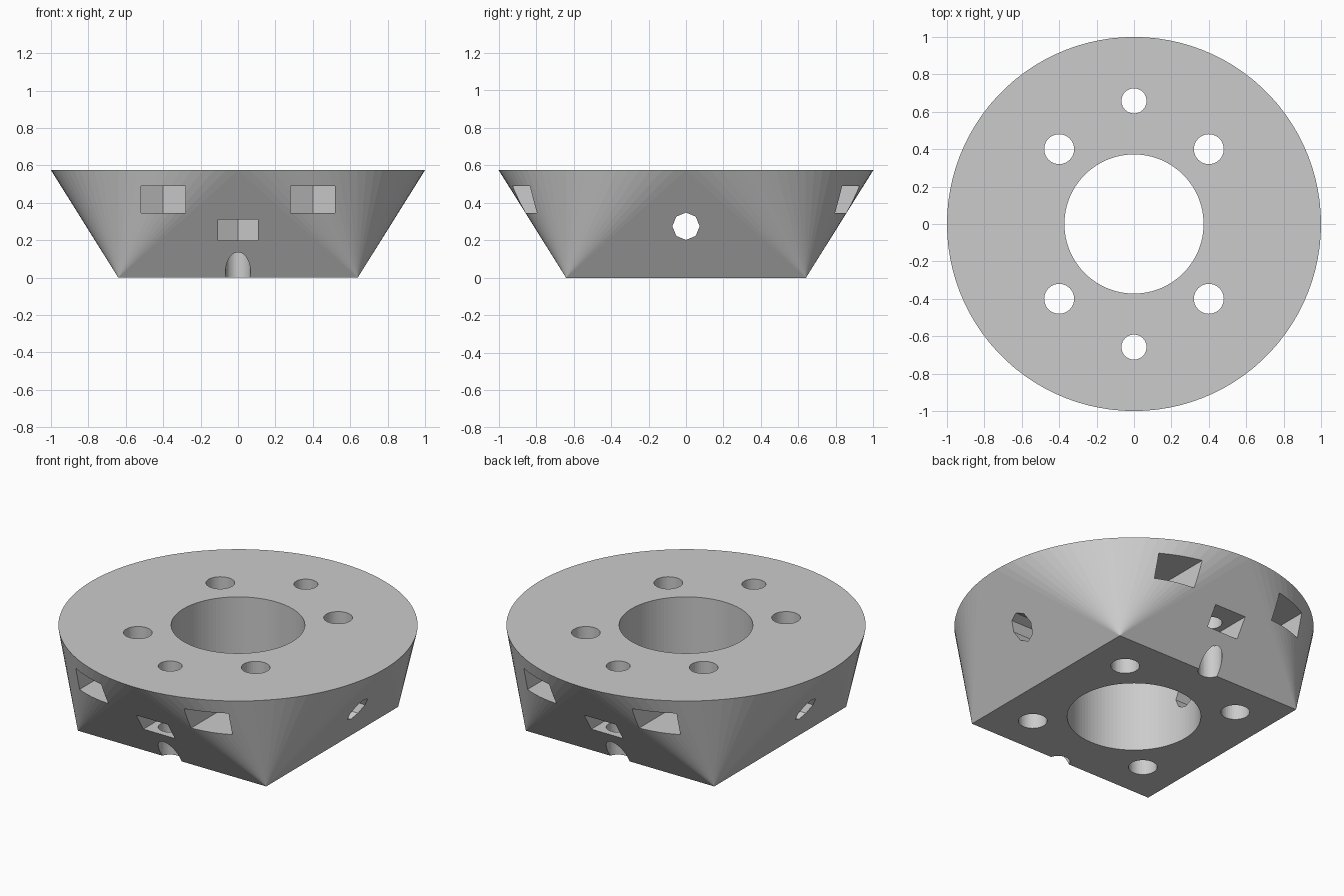
import bpy, bmesh
from math import cos, sin, pi

cube = bpy.data.objects.get("Cube")
if cube:
    bpy.data.objects.remove(cube, do_unlink=True)

HEIGHT, BASE = 0.575, 0.64

grey = bpy.data.materials.new("plain grey")
grey.use_nodes = True
grey.diffuse_color = (0.6, 0.6, 0.6, 1)
grey.node_tree.nodes["Principled BSDF"].inputs["Base Color"].default_value = (0.6, 0.6, 0.6, 1)


def hull(name, points):
    """Solid convex hull around a set of points."""
    bm = bmesh.new()
    for p in points:
        bm.verts.new(p)
    bmesh.ops.convex_hull(bm, input=bm.verts)
    bmesh.ops.dissolve_limit(bm, angle_limit=0.001, verts=bm.verts, edges=bm.edges)
    bmesh.ops.recalc_face_normals(bm, faces=bm.faces)
    mesh = bpy.data.meshes.new(name)
    bm.to_mesh(mesh)
    bm.free()
    mesh.materials.append(grey)
    obj = bpy.data.objects.new(name, mesh)
    bpy.context.collection.objects.link(obj)
    return obj


def ring(radius, sides, start=0.0):
    return [(radius * cos(start + 2 * pi * i / sides),
             radius * sin(start + 2 * pi * i / sides)) for i in range(sides)]


# Body: square foot blending into a round top
foot = [(x, y, 0) for x in (-BASE, BASE) for y in (-BASE, BASE)]
rim = [(x, y, HEIGHT) for x, y in ring(1, 100)]
body = hull("square_to_round_base", foot + rim)


def cut(cutter):
    cutter.hide_render = True
    mod = body.modifiers.new("cut", "BOOLEAN")
    mod.operation, mod.solver, mod.object = "DIFFERENCE", "EXACT", cutter
    bpy.context.view_layer.objects.active = body
    bpy.ops.object.modifier_apply(modifier=mod.name)
    bpy.data.objects.remove(cutter, do_unlink=True)


def bore(x, y, radius, sides):
    cut(hull("bore_cutter", [(x + a, y + b, z) for a, b in ring(radius, sides)
                             for z in (-0.1, HEIGHT + 0.1)]))


def nut_slot(x, y, half_width, low, high):
    """Hexagonal nut pocket that runs straight out through the side."""
    out = 1 if y > 0 else -1
    nut = [(x + a, y + b) for a, b in ring(half_width / cos(pi / 6), 6, pi / 6)]
    mouth = [(x - half_width, out * 1.2), (x + half_width, out * 1.2)]
    cut(hull("slot_cutter", [(a, b, z) for a, b in nut + mouth for z in (low, high)]))


# Central bore
bore(0, 0, 0.372, 100)

# Bolt holes and their nut slots, front and back
for side in (-1, 1):
    bore(0, side * 0.658, 0.067, 40)
    nut_slot(0, side * 0.658, 0.107, 0.2, 0.312)
    for x in (-0.4, 0.4):
        bore(x, side * 0.4, 0.08, 40)
        nut_slot(x, side * 0.4, 0.119, 0.345, 0.49)

# Cross hole from left to right
cut(hull("cross_cutter", [(x, a, 0.275 + b) for a, b in ring(0.073, 8)
                          for x in (-1.2, 1.2)]))
